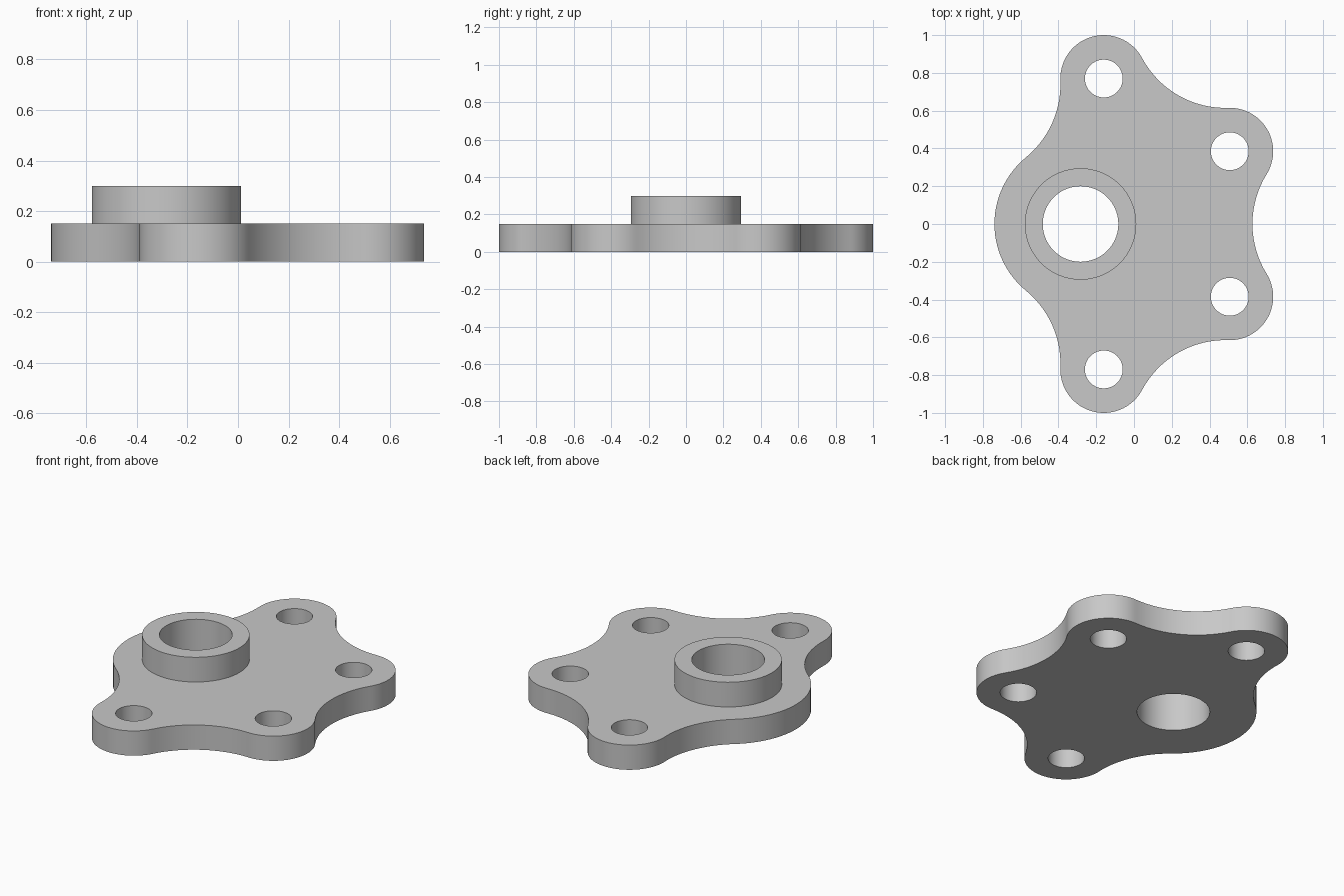
import bpy, bmesh
from math import cos, sin, pi, tau, radians, ceil
from mathutils import Vector

PLATE_H, BOSS_H = 0.15, 0.15
HUB = Vector((-0.283, 0.0))
HUB_R, BOSS_R, BORE_R = 0.456, 0.295, 0.20
BOLT_CENTRE, BOLT_R = Vector((-0.16, 0.0)), 0.77
LUG_R, HOLE_R, FILLET_R = 0.23, 0.10, 0.50
STEP = radians(4)

old = bpy.data.objects.get("Cube")
if old:
    bpy.data.objects.remove(old, do_unlink=True)


def polar(centre, r, a):
    return centre + Vector((cos(a), sin(a))) * r


def angle_to(a, b):
    return Vector((1, 0)).angle_signed(b - a) * -1


def arc(centre, r, start, sweep):
    n = max(2, ceil(abs(sweep) / STEP))
    return [polar(centre, r, start + sweep * i / n) for i in range(n)]


def circle(centre, r, n=96):
    return [polar(centre, r, tau * i / n) for i in range(n)]


def fillet_centre(c1, r1, c2, r2):
    """Centre of the concave arc touching two discs from outside."""
    d = c2 - c1
    a, b = r1 + FILLET_R, r2 + FILLET_R
    along = (a * a - b * b + d.length_squared) / (2 * d.length)
    u = d.normalized()
    return c1 + u * along + Vector((u.y, -u.x)) * (a * a - along * along) ** 0.5


# Rounded outline: lugs and hub joined by tangent concave arcs
lugs = [polar(BOLT_CENTRE, BOLT_R, radians(a)) for a in (-90, -30, 30, 90)]
discs = [(c, LUG_R) for c in lugs] + [(HUB, HUB_R)]
count = len(discs)
fillets = [fillet_centre(*discs[i], *discs[(i + 1) % count]) for i in range(count)]
outline = []
for i, (c, r) in enumerate(discs):
    start, end = angle_to(c, fillets[i - 1]), angle_to(c, fillets[i])
    outline += arc(c, r, start, (end - start) % tau)
    f, following = fillets[i], discs[(i + 1) % count][0]
    start, end = angle_to(f, c), angle_to(f, following)
    outline += arc(f, FILLET_R, start, -((start - end) % tau))

bm = bmesh.new()


def add_loop(points):
    vs = [bm.verts.new((p.x, p.y, 0)) for p in points]
    return [bm.edges.new((v, vs[(i + 1) % len(vs)])) for i, v in enumerate(vs)]


def fill(edges):
    bmesh.ops.triangle_fill(bm, edges=edges, use_beauty=True, normal=(0, 0, 1))


def raise_faces(faces, height, keep):
    geom = bmesh.ops.extrude_face_region(bm, geom=faces, use_keep_orig=keep)["geom"]
    verts = [g for g in geom if isinstance(g, bmesh.types.BMVert)]
    bmesh.ops.translate(bm, verts=verts, vec=(0, 0, height))
    return [g for g in geom if isinstance(g, bmesh.types.BMFace)]


# Plate with bolt holes, and the ring under the boss
boss_edge = add_loop(circle(HUB, BOSS_R))
plate_edges = add_loop(outline) + boss_edge
for c in lugs:
    plate_edges += add_loop(circle(c, HOLE_R, 64))
fill(plate_edges)
fill(boss_edge + add_loop(circle(HUB, BORE_R)))
top = raise_faces(bm.faces[:], PLATE_H, True)

# Raised boss around the bore
ring = [f for f in top
        if all((v.co.xy - HUB).length < BOSS_R + 0.001 for v in f.verts)]
raise_faces(ring, BOSS_H, False)
bmesh.ops.recalc_face_normals(bm, faces=bm.faces[:])

mesh = bpy.data.meshes.new("flange_plate_with_boss")
bm.to_mesh(mesh)
bm.free()
flange = bpy.data.objects.new("flange_plate_with_boss", mesh)
bpy.context.collection.objects.link(flange)

# Plain grey metal
grey = bpy.data.materials.new("light grey")
grey.use_nodes = True
colour = (0.58, 0.58, 0.58, 1)
grey.diffuse_color = colour
grey.node_tree.nodes["Principled BSDF"].inputs["Base Color"].default_value = colour
mesh.materials.append(grey)

bpy.ops.object.select_all(action="DESELECT")
flange.select_set(True)
bpy.context.view_layer.objects.active = flange
bpy.ops.object.shade_smooth_by_angle(angle=radians(30))
